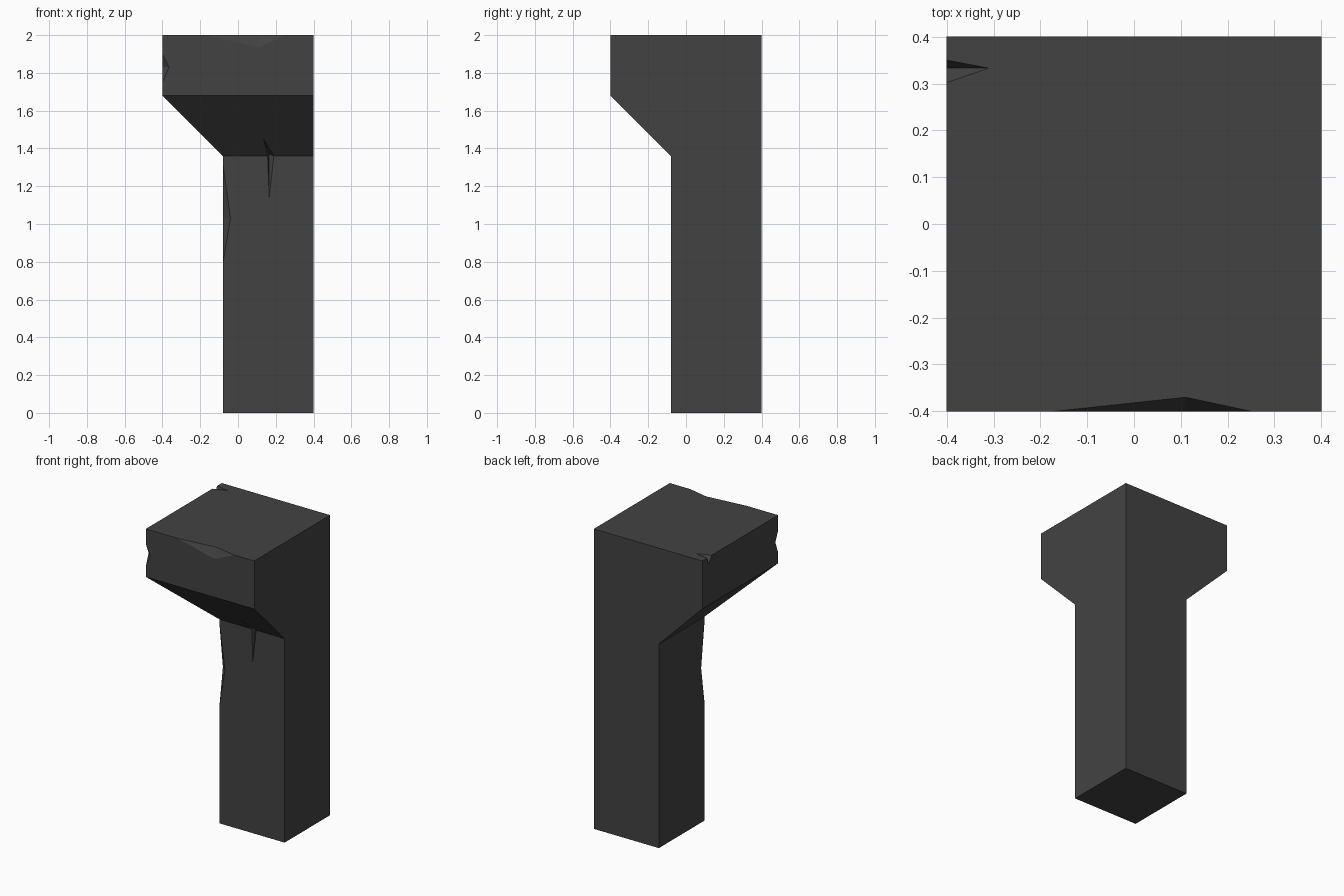
import bpy, bmesh
from mathutils import Vector

if "Cube" in bpy.data.objects:
    bpy.data.objects.remove(bpy.data.objects["Cube"])

stone = bpy.data.materials.new("dark stone")
stone.diffuse_color = (0.055, 0.055, 0.055, 1)
stone.use_nodes = True
stone.node_tree.nodes["Principled BSDF"].inputs["Base Color"].default_value = stone.diffuse_color


def make_object(name, bm):
    bmesh.ops.recalc_face_normals(bm, faces=bm.faces)
    mesh = bpy.data.meshes.new(name)
    bm.to_mesh(mesh)
    bm.free()
    mesh.materials.append(stone)
    ob = bpy.data.objects.new(name, mesh)
    bpy.context.collection.objects.link(ob)
    return ob


# Corner pillar: square rings sharing the back-right corner, flaring to a cap
bm = bmesh.new()
rings = []
for low, z in [(-0.08, 0), (-0.08, 1.36), (-0.4, 1.68), (-0.4, 2)]:
    corners = [(low, low), (0.4, low), (0.4, 0.4), (low, 0.4)]
    rings.append([bm.verts.new((x, y, z)) for x, y in corners])
bm.faces.new(rings[0])
bm.faces.new(rings[-1])
for lower, upper in zip(rings, rings[1:]):
    for i in range(4):
        j = (i + 1) % 4
        bm.faces.new((lower[i], lower[j], upper[j], upper[i]))
bmesh.ops.dissolve_limit(bm, angle_limit=0.01, verts=bm.verts, edges=bm.edges)
pillar = make_object("corner_pillar", bm)


def cut(name, points):
    """Subtract the convex hull of the points from the pillar."""
    bm = bmesh.new()
    for p in points:
        bm.verts.new(p)
    bmesh.ops.convex_hull(bm, input=bm.verts)
    cutter = make_object(name, bm)
    cutter.hide_render = True
    cutter.hide_viewport = True
    mod = pillar.modifiers.new(name, 'BOOLEAN')
    mod.operation = 'DIFFERENCE'
    mod.solver = 'EXACT'
    mod.object = cutter


def chip(name, start, end, a, b):
    """Chip an edge from start to end, with a groove between faces at a and b."""
    s, e, a, b = map(Vector, (start, end, a, b))
    mid = (a + b) / 2
    cut(name, [s + (s - mid) * 0.4, e + (e - mid) * 0.4,
               a + (a - b) * 0.4, b + (b - a) * 0.4])


# Chipped edges
chip("cap_front_chip", (-0.17, -0.4, 2), (0.25, -0.4, 2),
     (0.11, -0.37, 2), (0.11, -0.4, 1.935))
chip("cap_left_chip", (-0.4, 0.302, 2), (-0.4, 0.35, 2),
     (-0.31, 0.333, 2), (-0.4, 0.333, 1.95))
chip("cap_corner_chip", (-0.4, -0.4, 1.9), (-0.4, -0.4, 1.75),
     (-0.365, -0.4, 1.83), (-0.4, -0.37, 1.83))
chip("shaft_corner_chip", (-0.08, -0.08, 0.79), (-0.08, -0.08, 1.32),
     (-0.04, -0.08, 1.03), (-0.08, -0.045, 1.03))

# Thin crack across the joint of shaft and flare
cut("joint_crack", [(0.165, -0.08, 1.14), (0.135, -0.17, 1.45),
                    (0.157, -0.08, 1.36), (0.19, -0.08, 1.36),
                    (0.165, -0.05, 1.37)])
